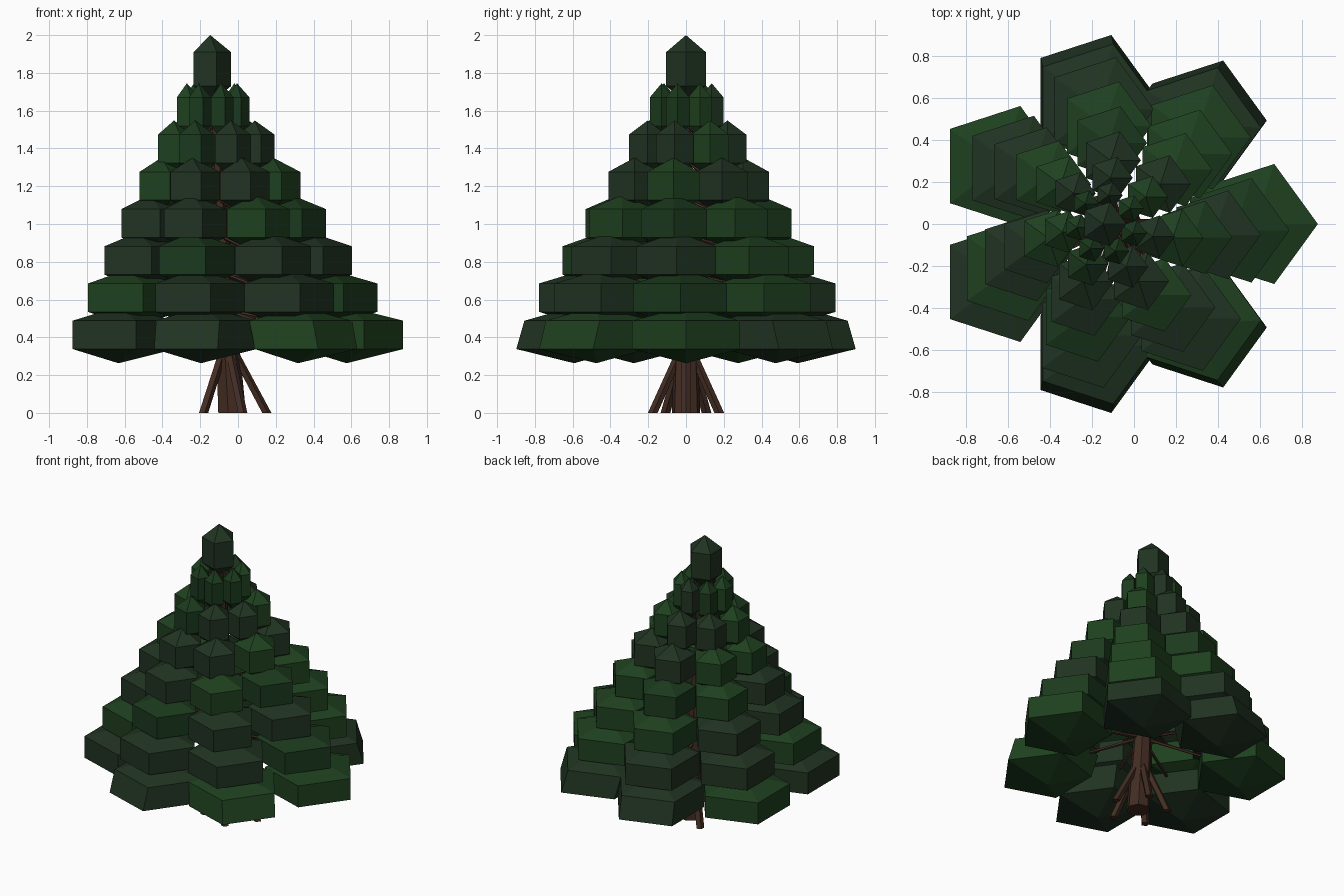
import bpy, bmesh, math
from mathutils import Vector

if "Cube" in bpy.data.objects:
    bpy.data.objects.remove(bpy.data.objects["Cube"])


def material(name, rgb):
    m = bpy.data.materials.new(name)
    m.diffuse_color = (*rgb, 1)
    m.use_nodes = True
    m.node_tree.nodes["Principled BSDF"].inputs["Base Color"].default_value = m.diffuse_color
    return m


BARK = material("bark_brown", (0.054, 0.025, 0.016))
GREENS = {
    "d": material("dull_dark_green", (0.0145, 0.033, 0.0155)),
    "m": material("mid_green", (0.011, 0.041, 0.012)),
    "b": material("fresh_green", (0.013, 0.051, 0.0135)),
}


def add(name, bm, mat):
    bmesh.ops.recalc_face_normals(bm, faces=bm.faces)
    me = bpy.data.meshes.new(name)
    bm.to_mesh(me)
    bm.free()
    me.materials.append(mat)
    ob = bpy.data.objects.new(name, me)
    bpy.context.collection.objects.link(ob)


def axis(z):
    """Centre of the leaning trunk at height z."""
    return Vector((-0.035 - 0.0625 * z, 0, z))


def polar(angle, dist, z=0):
    return Vector((dist * math.cos(angle), dist * math.sin(angle), z))


def clump(name, centre, r, h, mat, lean=Vector((0, 0, 0))):
    """Five-sided low-poly ball: two rings and two pointed caps."""
    bm = bmesh.new()
    ring = lambda s: [bm.verts.new(centre + polar(i * math.tau / 5, r, s * h / 2) + lean * s)
                      for i in range(5)]
    low, high = ring(-1), ring(1)
    bottom = bm.verts.new(centre + Vector((0, 0, -h)))
    top = bm.verts.new(centre + Vector((0, 0, h)))
    for i in range(5):
        j = (i + 1) % 5
        bm.faces.new((low[i], low[j], high[j], high[i]))
        bm.faces.new((high[i], high[j], top))
        bm.faces.new((low[j], low[i], bottom))
    add(name, bm, mat)


def stick(name, a, b, ra, rb, sides):
    """Tapered prism: level ends when steep, square ends when nearly flat."""
    d = (b - a).normalized()
    if abs(d.z) > 0.7:
        u, v = Vector((1, 0, 0)), Vector((0, 1, 0))
    else:
        u = d.cross(Vector((0, 0, 1))).normalized()
        v = d.cross(u)
    bm = bmesh.new()
    ends = []
    for p, r in ((a, ra), (b, rb)):
        ends.append([bm.verts.new(p + u * r * math.cos(t) + v * r * math.sin(t))
                     for t in (i * math.tau / sides for i in range(sides))])
    for i in range(sides):
        j = (i + 1) % sides
        bm.faces.new((ends[0][i], ends[0][j], ends[1][j], ends[1][i]))
    for e in ends:
        bm.faces.new(e)
    add(name, bm, BARK)


# trunk and five splayed roots
stick("trunk", axis(0), axis(1.8), 0.077, 0.015, 7)
for k in range(5):
    a = k * math.tau / 5
    stick(f"root_{k}", axis(0) + polar(a, 0.185), axis(0.35) + polar(a, 0.02), 0.027, 0.025, 5)

# seven tiers of seven foliage clumps, each tier twisted a little, each clump on a branch
TIERS = ["bddbddb", "mbddbdd", "dbbddmd", "mbmbddb", "bddbbdd", "dbddbmd", "mbdmbmm"]
for t, shades in enumerate(TIERS):
    z = 0.413 + 0.197 * t
    r = 0.30 - 0.039 * t
    for k, shade in enumerate(shades):
        a = k * math.tau / 7 - 0.055 * t
        dist = 0.635 - 0.083 * t
        lean = Vector((0, 0, 0))
        if t == 0 and k in (1, 2, 5, 6):
            dist, lean = 0.607, polar(a, -0.022)
        centre = axis(z) + polar(a, dist)
        clump(f"foliage_{t}_{k}", centre, r, 0.15, GREENS[shade], lean)
        stick(f"branch_{t}_{k}", axis(z + 0.13), centre, 0.012 - 0.001 * t, 0.007, 5)

# crown clump at the tip
clump("foliage_crown", axis(1.82) + Vector((0.002, 0, 0)), 0.11, 0.18, GREENS["d"])
